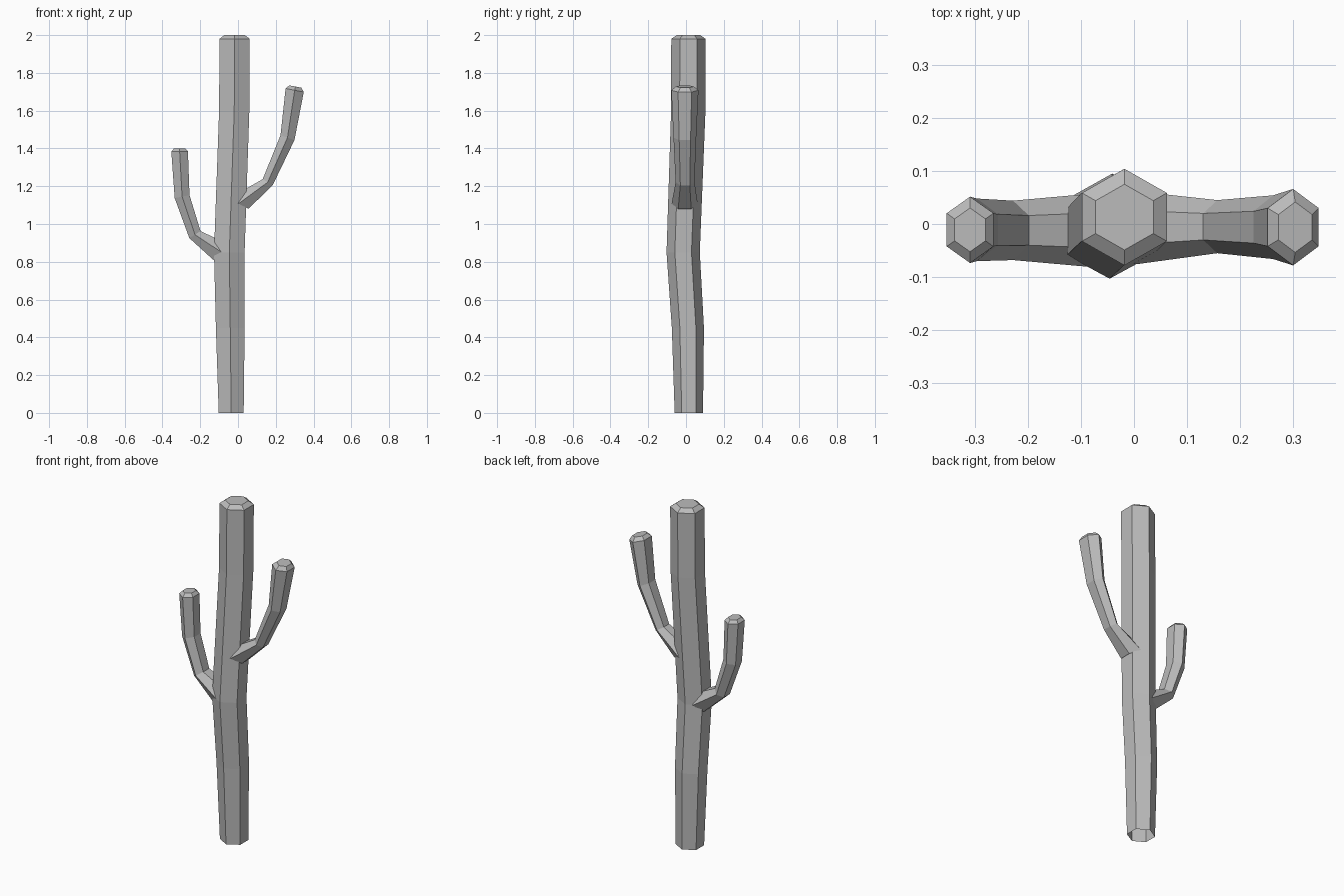
import bpy
import bmesh
import math
from mathutils import Vector

cube = bpy.data.objects.get("Cube")
if cube:
    bpy.data.objects.remove(cube)

# One plain grey for the whole plant
grey = bpy.data.materials.new("plain_grey")
grey.use_nodes = True
colour = (0.5, 0.5, 0.5, 1)
grey.diffuse_color = colour
grey.node_tree.nodes["Principled BSDF"].inputs["Base Color"].default_value = colour


def stem(name, rings, cap_rise, cap_scale):
    """Six-sided stem; each ring is (x, y, z, half_width, half_depth, tilt in degrees)."""
    x, y, z, width, depth, tilt = rings[-1]
    a = math.radians(tilt)
    cap = (x - math.sin(a) * cap_rise, y, z + math.cos(a) * cap_rise,
           width * cap_scale, depth * cap_scale, tilt)
    bm = bmesh.new()
    loops = []
    for x, y, z, width, depth, tilt in rings + [cap]:
        a = math.radians(tilt)
        across = Vector((math.cos(a), 0, math.sin(a)))
        loop = []
        for i in range(6):
            t = math.radians(30 + 60 * i)
            side = across * (width * math.cos(t) / math.cos(math.pi / 6))
            loop.append(bm.verts.new(Vector((x, y + depth * math.sin(t), z)) + side))
        loops.append(loop)
    for low, high in zip(loops, loops[1:]):
        for i in range(6):
            j = (i + 1) % 6
            bm.faces.new((low[i], low[j], high[j], high[i]))
    bm.faces.new(loops[-1])
    mesh = bpy.data.meshes.new(name)
    bm.to_mesh(mesh)
    bm.free()
    mesh.materials.append(grey)
    obj = bpy.data.objects.new(name, mesh)
    bpy.context.collection.objects.link(obj)
    return obj


# Trunk, open underneath
stem("trunk", [
    (-0.036, 0.015, 0.0, 0.066, 0.075, 0),
    (-0.041, 0.01, 0.45, 0.076, 0.085, 0),
    (-0.046, -0.015, 0.85, 0.081, 0.088, 0),
    (-0.02, 0.012, 1.6, 0.080, 0.091, 0),
    (-0.018, 0.013, 1.98, 0.080, 0.091, 0),
], 0.02, 0.68)

# Taller arm on the left side
stem("left_arm", [
    (0.003, -0.007, 1.108, 0.059, 0.069, -28),
    (0.157, -0.005, 1.221, 0.031, 0.050, -31),
    (0.262, -0.006, 1.457, 0.039, 0.060, -19),
    (0.300, -0.006, 1.708, 0.049, 0.072, -11),
], 0.02, 0.66)

# Shorter arm on the right side
stem("right_arm", [
    (-0.082, -0.012, 0.847, 0.061, 0.069, 38),
    (-0.228, -0.012, 0.944, 0.035, 0.056, 32),
    (-0.296, -0.011, 1.145, 0.040, 0.059, 11),
    (-0.309, -0.011, 1.384, 0.044, 0.0625, 0),
], 0.017, 0.66)
